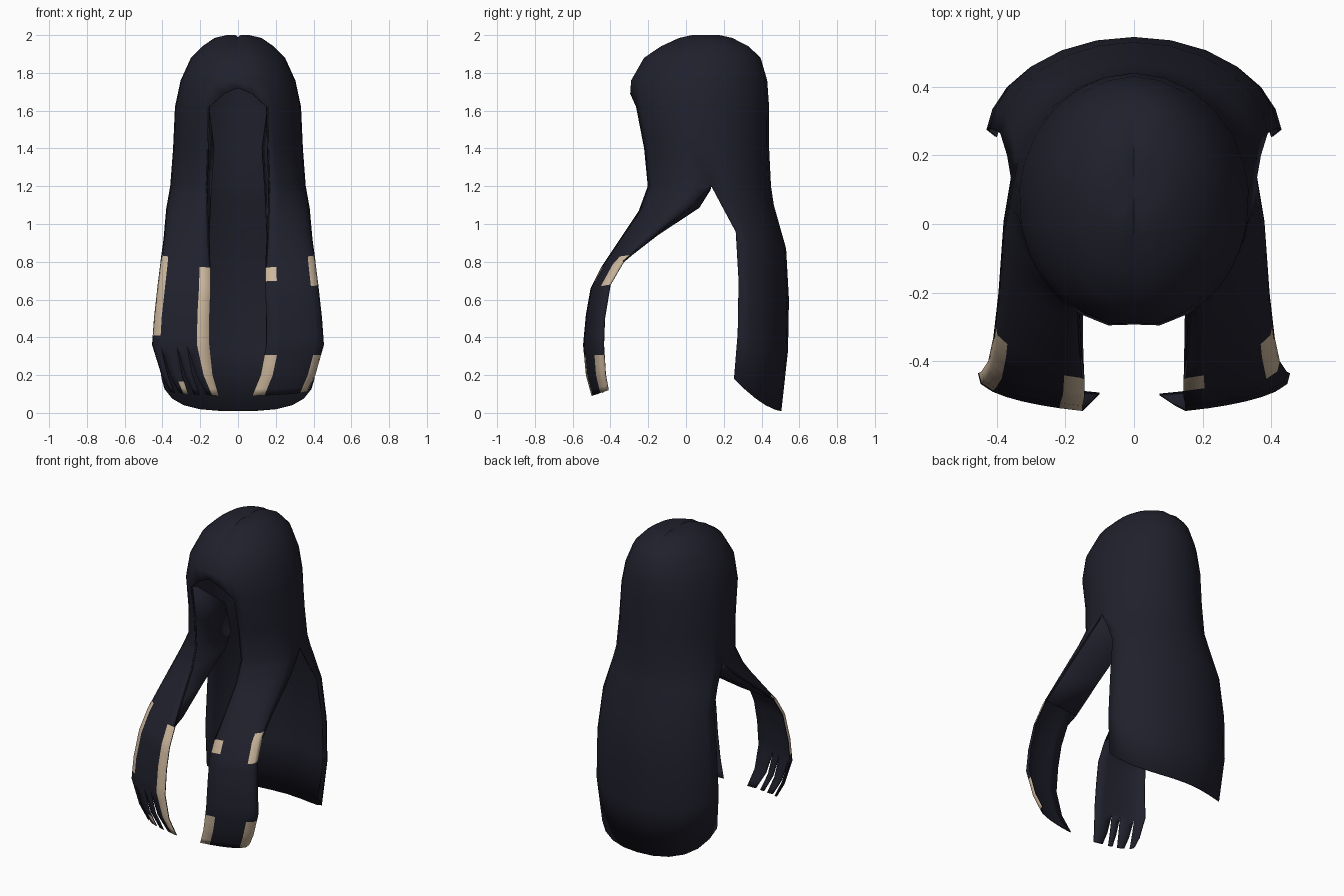
import bpy, bmesh
from math import sin, cos, radians

if "Cube" in bpy.data.objects:
    bpy.data.objects.remove(bpy.data.objects["Cube"], do_unlink=True)


def material(name, rgb):
    m = bpy.data.materials.new(name)
    m.use_nodes = True
    m.diffuse_color = (*rgb, 1)
    b = m.node_tree.nodes["Principled BSDF"]
    b.inputs["Base Color"].default_value = (*rgb, 1)
    b.inputs["Roughness"].default_value = 0.8
    return m


BEIGE = material("pale beige", (0.6, 0.47, 0.33))
DARK = material("dark navy hair", (0.0145, 0.0145, 0.026))


def all_dark(col, z):
    return False


class Part:
    """Collects quads from rows of points into one thin shell object."""

    def __init__(self, name):
        self.name, self.bm = name, bmesh.new()

    def quads(self, rows, side=1, beige=all_dark):
        for top, low in zip(rows, rows[1:]):
            for c in range(len(top) - 1):
                pts = [top[c], low[c], low[c + 1], top[c + 1]]
                if None in pts:
                    continue
                if side < 0:
                    pts.reverse()
                f = self.bm.faces.new([self.bm.verts.new((side * x, y, z)) for x, y, z in pts])
                f.material_index = 0 if beige(c, sum(p[2] for p in pts) / 4) else 1

    def finish(self):
        bmesh.ops.remove_doubles(self.bm, verts=self.bm.verts, dist=0.002)
        me = bpy.data.meshes.new(self.name)
        self.bm.to_mesh(me)
        self.bm.free()
        ob = bpy.data.objects.new(self.name, me)
        bpy.context.collection.objects.link(ob)
        me.materials.append(BEIGE)
        me.materials.append(DARK)
        bpy.ops.object.select_all(action="DESELECT")
        ob.select_set(True)
        bpy.context.view_layer.objects.active = ob
        bpy.ops.object.shade_smooth_by_angle(angle=radians(45))
        # Inner side of the shell is always dark
        sol = ob.modifiers.new("thickness", "SOLIDIFY")
        sol.thickness = 0.006
        sol.offset = -1
        sol.material_offset = 1
        sol.material_offset_rim = 1
        return ob


def refine(rows, n=3):
    out = []
    for a, b in zip(rows, rows[1:]):
        out += [tuple(p + (q - p) * k / n for p, q in zip(a, b)) for k in range(n)]
    return out + [rows[-1]]


# Column angles, from the front centre round to the back centre
EDGE, SPLIT = 27, 95
FRONT = [EDGE, 35, 42, 50, 58, 67, 79, SPLIT]
BACK = [SPLIT, 107, 121, 135, 150, 165, 180]
ALL = [0, 13] + FRONT + BACK[1:]

# Cap rings: height, half width, front y, back y
CAP = [(1.99, 0, .1, .1), (2, .06, .03, .18), (1.985, .125, -.04, .25), (1.94, .19, -.14, .34),
       (1.88, .25, -.23, .395), (1.76, .305, -.3, .43), (1.62, .335, -.305, .44),
       (1.4, .345, -.26, .44), (1.2, .36, -.24, .45)]


def cap_point(ring, deg):
    z, rx, yf, yb = ring
    a = radians(deg)
    y = (yf + yb) / 2 - (yb - yf) / 2 * cos(a)
    if deg < EDGE and z < 1.65:        # arched hairline over the face opening
        if z < 1.5:
            return None
        z = 1.72 if deg == 0 else 1.69
    if deg == 0 and z < 1.93:          # shallow parting
        y += 0.012
    elif deg in (0, 180) and rx and z > 1.93:
        z -= 0.01
    return (0 if deg in (0, 180) else rx * sin(a), y, z)


hair = Part("hair_shell")
cap_rows = [[cap_point(r, d) for d in ALL] for r in CAP]
for s in (1, -1):
    hair.quads(cap_rows, s)

# Back curtain rows: back z, back y, edge z, edge y, edge x
CURTAIN = [(1.2, .45, 1.2, .135, .359), (1.1, .465, 1.08, .2, .37), (.87, .53, .96, .265, .39),
           (.6, .545, .7, .28, .42), (.33, .54, .42, .275, .43), (.01, .505, .18, .255, .405)]


def curtain_point(row, deg):
    zb, yb, ze, ye, xe = row
    a, first = radians(deg), radians(SPLIT)
    g = (cos(first) - cos(a)) / (cos(first) + 1)
    h = 1 - max(0, 1 - g) ** 1.5
    x = 0 if deg == 180 else xe * sin(a) / sin(first)
    return (x, ye + (yb - ye) * g, ze + (zb - ze) * h)


for s in (1, -1):
    hair.quads([[curtain_point(r, d) for d in BACK] for r in CURTAIN], s)

# Front lock rows: inner x, y, z and outer x, y, z
LOCK = [(.163, -.2025, 1.2, .359, .135, 1.2), (.16, -.25, 1.07, .38, .01, 1.08),
        (.155, -.35, .92, .395, -.2, .91), (.145, -.45, .77, .41, -.33, .8),
        (.145, -.505, .66, .425, -.4, .68), (.15, -.53, .52, .445, -.43, .5),
        (.15, -.545, .36, .455, -.435, .36), (.12, -.53, .2, .41, -.425, .2),
        (.075, -.5, .09, .37, -.41, .12)]


def lock_point(row, deg):
    xi, yi, zi, xo, yo, zo = row
    a, first, last = radians(deg), radians(EDGE), radians(SPLIT)
    f = (sin(a) - sin(first)) / (sin(last) - sin(first))
    g = (cos(first) - cos(a)) / (cos(first) - cos(last))
    return (xi + (xo - xi) * f, yi + (yo - yi) * g, zi + (zo - zi) * g)


def tapered(pts, amount):
    """Draws a strand's points in towards its middle."""
    mid = [(a + b) / 2 for a, b in zip(pts[0], pts[-1])]
    return [tuple(v + (m - v) * amount for v, m in zip(p[:2], mid[:2])) + (p[2],) for p in pts]


def left_beige(col, z):
    if col == 0:
        return .68 < z < .79 or z < .32
    return col >= 5 and (.68 < z < .82 or z < .33)


def right_beige(col, z):
    return (col == 0 and z < .78) or (col >= 5 and .4 < z < .82) or (col == 3 and z < .18)


lock_rows = [[lock_point(r, d) for d in FRONT] for r in refine(LOCK)]
hair.quads(lock_rows, 1, left_beige)

# The right lock is split into four tapering strands at its tip
start = len(lock_rows) - 7
hair.quads(lock_rows[:start + 1], -1, right_beige)
for a, b in ((0, 2), (2, 3), (3, 5), (5, 7)):
    strand = [tapered(r[a:b + 1], .075 * k) for k, r in enumerate(lock_rows[start:])]
    hair.quads(strand, -1, lambda col, z, a=a: right_beige(col + a, z))

hair_ob = hair.finish()
for e in hair_ob.data.edges:           # crisp parting line
    p, q = (hair_ob.data.vertices[i].co for i in e.vertices)
    if abs(p.x) + abs(q.x) < 0.001 and max(p.y, q.y) < 0.37 and p.z > 1.7:
        e.use_edge_sharp = True

# Panels that close the inside and underside of each lock beside the face
DEEP = [(.14, .13, 1.18), (.145, .07, 1.085), (.15, -.15, .94), (.148, -.36, .8)]
panel_rows = [[cap_rows[-3][2], (.152, -.2, 1.6), None], [cap_rows[-2][2], (.125, .05, 1.4), None]]
for row, deep in zip(LOCK, DEEP):
    panel_rows.append([row[:3], deep, row[3:]])
for s, name in ((1, "left_inner_panel"), (-1, "right_inner_panel")):
    panel = Part(name)
    panel.quads(panel_rows, -s)
    for v in panel.bm.verts:
        v.co.x *= -1
    panel.finish()
